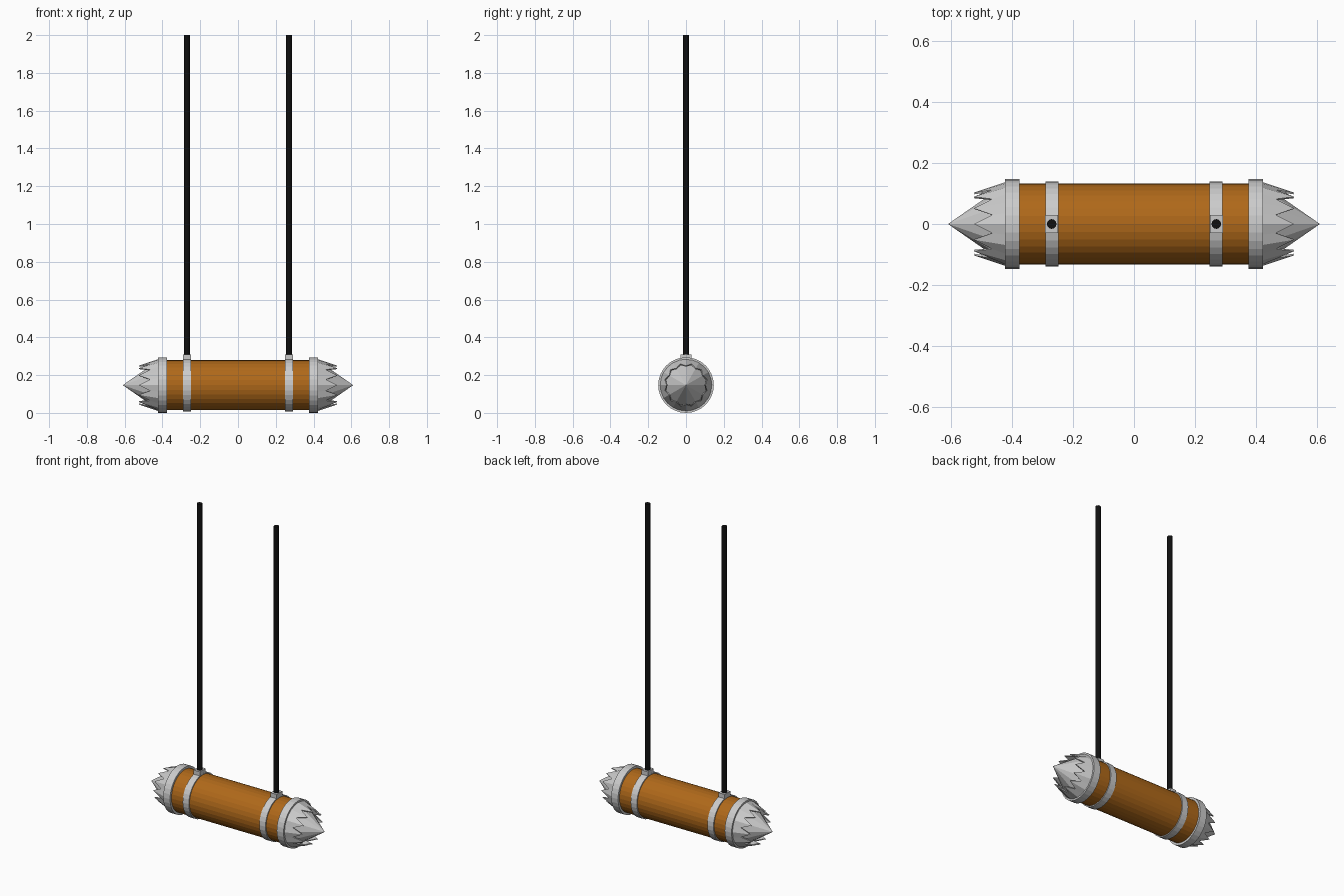
import bpy, bmesh
from math import pi, sin, cos
from mathutils import Matrix

if "Cube" in bpy.data.objects:
    bpy.data.objects.remove(bpy.data.objects["Cube"])

AXIS_Z = 0.147   # height of the log's centre line
SIDES = 32


def material(name, rgb):
    m = bpy.data.materials.new(name)
    m.diffuse_color = (*rgb, 1)
    m.use_nodes = True
    m.node_tree.nodes["Principled BSDF"].inputs["Base Color"].default_value = m.diffuse_color
    return m


def finish(name, bm, mat=None):
    bmesh.ops.recalc_face_normals(bm, faces=bm.faces)
    me = bpy.data.meshes.new(name)
    bm.to_mesh(me)
    bm.free()
    ob = bpy.data.objects.new(name, me)
    bpy.context.collection.objects.link(ob)
    if mat:
        me.materials.append(mat)
    return ob


def lathe(name, profile, sides=SIDES, mat=None, closed=False):
    """Revolve (x, radius) points about the log's axis."""
    bm = bmesh.new()
    pts = [bm.verts.new((x, 0, r)) for x, r in profile]
    edges = [bm.edges.new(p) for p in zip(pts, pts[1:])]
    if closed:
        edges.append(bm.edges.new((pts[-1], pts[0])))
    bmesh.ops.spin(bm, geom=pts + edges, axis=(1, 0, 0), cent=(0, 0, 0),
                   angle=2 * pi, steps=sides)
    bmesh.ops.remove_doubles(bm, verts=bm.verts, dist=1e-5)
    bmesh.ops.translate(bm, verts=bm.verts, vec=(0, 0, AXIS_Z))
    return finish(name, bm, mat)


def band(name, x0, x1, r_in, r_out):
    return lathe(name, [(x0, r_in), (x0, r_out), (x1, r_out), (x1, r_in)], closed=True)


def crown(name, s, teeth=12):
    """Jagged collar of inward-leaning teeth around the point."""
    bm = bmesh.new()
    base, edge = [], []
    n = teeth * 2
    for i in range(n):
        a = 2 * pi * i / n
        x, r = (0.525, 0.103) if i % 2 == 0 else (0.465, 0.116)
        base.append(bm.verts.new((s * 0.42, 0.138 * sin(a), AXIS_Z + 0.138 * cos(a))))
        edge.append(bm.verts.new((s * x, r * sin(a), AXIS_Z + r * cos(a))))
    for i in range(n):
        j = (i + 1) % n
        bm.faces.new((base[i], base[j], edge[j], edge[i]))
    ob = finish(name, bm)
    mod = ob.modifiers.new("thickness", 'SOLIDIFY')
    mod.thickness = 0.006
    mod.offset = -1


wood = material("wood", (0.43, 0.14, 0.01))
black = material("black", (0.005, 0.005, 0.005))

# Wooden log
lathe("log", [(-0.40, 0), (-0.40, 0.133), (0.40, 0.133), (0.40, 0)], mat=wood)

for side, s in (("left", -1), ("right", 1)):
    # Metal end ring, central point and jagged collar
    band(f"{side}_end_ring", s * 0.375, s * 0.423, 0.128, 0.147)
    lathe(f"{side}_point", [(s * 0.40, 0), (s * 0.42, 0.132), (s * 0.61, 0)], sides=12)
    crown(f"{side}_spike_collar", s)

    # Strap around the log with a hanging lug on top
    band(f"{side}_strap", s * 0.248, s * 0.291, 0.130, 0.140)
    bm = bmesh.new()
    bmesh.ops.create_cube(bm, size=1, matrix=Matrix.Translation((s * 0.27, 0, 0.295))
                          @ Matrix.Diagonal((0.043, 0.058, 0.03, 1)))
    finish(f"{side}_lug", bm)

    # Hanging rope
    bm = bmesh.new()
    bmesh.ops.create_cone(bm, cap_ends=True, segments=12, radius1=0.016, radius2=0.016,
                          depth=1.70, matrix=Matrix.Translation((s * 0.27, 0, 1.15)))
    finish(f"{side}_rope", bm, black)
